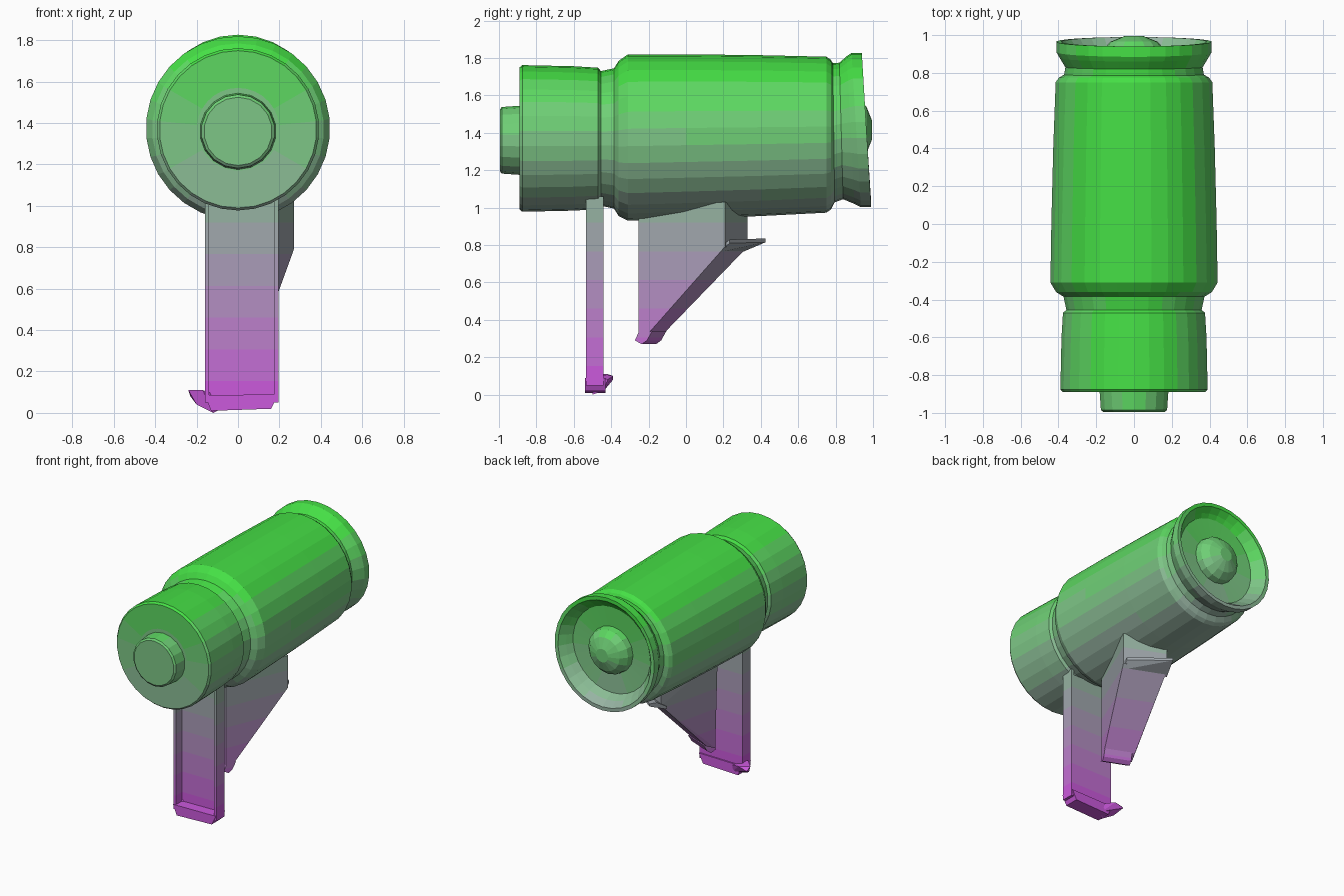
import bpy, bmesh
from math import sin, cos, pi
from mathutils import Vector

if "Cube" in bpy.data.objects:
    bpy.data.objects.remove(bpy.data.objects["Cube"])

BANDS, TOP = 12, 1.84
PURPLE, GREEN = Vector((0.6, 0.1, 0.72)), Vector((0.06, 0.74, 0.06))

# Height gradient: purple at the feet, green at the top
mats = []
for i in range(BANDS):
    m = bpy.data.materials.new(f"gradient_{i}")
    m.diffuse_color = (*PURPLE.lerp(GREEN, i / (BANDS - 1)), 1)
    m.use_nodes = True
    m.node_tree.nodes["Principled BSDF"].inputs["Base Color"].default_value = m.diffuse_color
    mats.append(m)


def finish(name, bm, slices=True):
    if slices:
        for i in range(1, BANDS):
            geom = bm.verts[:] + bm.edges[:] + bm.faces[:]
            bmesh.ops.bisect_plane(bm, geom=geom, plane_co=(0, 0, i * TOP / BANDS), plane_no=(0, 0, 1))
    bmesh.ops.recalc_face_normals(bm, faces=bm.faces)
    for f in bm.faces:
        z = f.calc_center_median().z
        f.material_index = max(0, min(BANDS - 1, int(z / TOP * BANDS)))
    me = bpy.data.meshes.new(name)
    bm.to_mesh(me)
    bm.free()
    for m in mats:
        me.materials.append(m)
    ob = bpy.data.objects.new(name, me)
    bpy.context.collection.objects.link(ob)
    return ob


def lathe(name, profile, n=30):
    """Rings along y from (y, radius, centre z, tilt)."""
    bm = bmesh.new()
    rings = []
    for y, r, zc, tilt in profile:
        rings.append([bm.verts.new((r * sin(2 * pi * k / n),
                                    y - tilt * cos(2 * pi * k / n),
                                    zc + r * cos(2 * pi * k / n))) for k in range(n)])
    for a, b in zip(rings, rings[1:]):
        for k in range(n):
            j = (k + 1) % n
            bm.faces.new((a[k], a[j], b[j], b[k]))
    bm.faces.new(rings[0])
    bm.faces.new(rings[-1])
    return finish(name, bm, False)


def hull(name, points):
    bm = bmesh.new()
    for p in points:
        bm.verts.new(p)
    res = bmesh.ops.convex_hull(bm, input=bm.verts)
    junk = [v for v in res["geom_interior"] if isinstance(v, bmesh.types.BMVert)]
    if junk:
        bmesh.ops.delete(bm, geom=junk, context='VERTS')
    return finish(name, bm)


def box(name, x, y, z):
    return hull(name, [(a, b, c) for a in x for b in y for c in z])


# Main barrel with front drum, neck, rear flare and dished rear face
C = 1.37
lathe("barrel", [
    (-0.89, 0.20, C, 0), (-0.89, 0.38, C, 0), (-0.875, 0.392, C, 0),
    (-0.60, 0.386, C, 0), (-0.47, 0.378, C, 0), (-0.455, 0.36, C, 0),
    (-0.385, 0.375, C, 0), (-0.36, 0.415, C, 0), (-0.31, 0.445, C + .005, 0),
    (0.0, 0.44, C + .01, 0), (0.40, 0.43, C + .015, 0), (0.75, 0.417, C + .02, 0),
    (0.775, 0.40, C + .02, 0), (0.79, 0.372, C + .03, .005), (0.83, 0.365, C + .04, .01),
    (0.88, 0.395, C + .045, .02), (0.91, 0.412, C + .045, .025),
    (0.965, 0.412, C + .045, .025), (0.965, 0.385, C + .045, .025),
    (0.92, 0.35, C + .045, .02), (0.88, 0.32, C + .045, 0), (0.87, 0.10, C + .045, 0)])

# Front knob
lathe("front_knob", [(-0.995, 0.165, 1.36, 0), (-0.985, 0.178, 1.36, 0),
                     (-0.87, 0.186, 1.36, 0)], 18)

# Rear dome
lathe("rear_dome", [(0.86, 0.175, C + .045, 0), (0.92, 0.165, C + .045, 0),
                    (0.965, 0.125, C + .045, 0), (0.995, 0.05, C + .045, 0)], 16)

# Front leg: a channel open to the front
for name, x in (("leg_flange_left", (-0.16, -0.14)), ("leg_flange_right", (0.175, 0.195))):
    box(name, x, (-0.535, -0.44), (0.05, 1.06))
box("leg_web", (-0.15, 0.185), (-0.46, -0.44), (0.05, 1.02))

# Foot lip under the leg and the small toe at its back left
hull("foot_lip", [(x, y, z) for y in (-0.54, -0.43)
                  for x, z in ((-0.16, 0.085), (-0.13, 0.01), (0.16, 0.02), (0.195, 0.09))])
hull("foot_toe", [(-0.24, -0.42, 0.11), (-0.23, -0.39, 0.08), (-0.16, -0.39, 0.10),
                  (-0.17, -0.49, 0.11), (-0.20, -0.46, 0.04), (-0.12, -0.50, 0.0),
                  (-0.08, -0.44, 0.02), (-0.09, -0.42, 0.08)])


# Rear support, turned about z: u runs along its right wall, v across it
def uv(u, v, z):
    return (0.08 + 0.38 * u - 0.92 * v, -0.255 + 0.925 * u + 0.38 * v, z)


hull("rear_support", [uv(0, 0, 1.0), uv(0, 0.25, 1.0), uv(0, 0, 0.31), uv(0, 0.22, 0.31),
                      uv(0.07, 0, 0.34), uv(0.07, 0.22, 0.34),
                      uv(0.5, 0, 0.79), uv(0.5, 0.32, 0.79),
                      uv(0.5, 0, 1.03), uv(0.5, 0.32, 1.03)])

# Flat lip at the end of the sloping face, and the small rolled tip below
hull("support_lip", [uv(u, v, z + d) for d in (0, 0.02)
                     for u, v, z in ((0.46, 0, 0.76), (0.46, 0.33, 0.76), (0.52, 0.02, 0.81),
                                     (0.54, 0.33, 0.81), (0.60, 0.33, 0.815))])
hull("support_tip", [uv(u, v, z) for v in (0.0, 0.2)
                     for u, z in ((-0.02, 0.29), (0.02, 0.27), (0.05, 0.29), (0.08, 0.34), (0.0, 0.33))])
